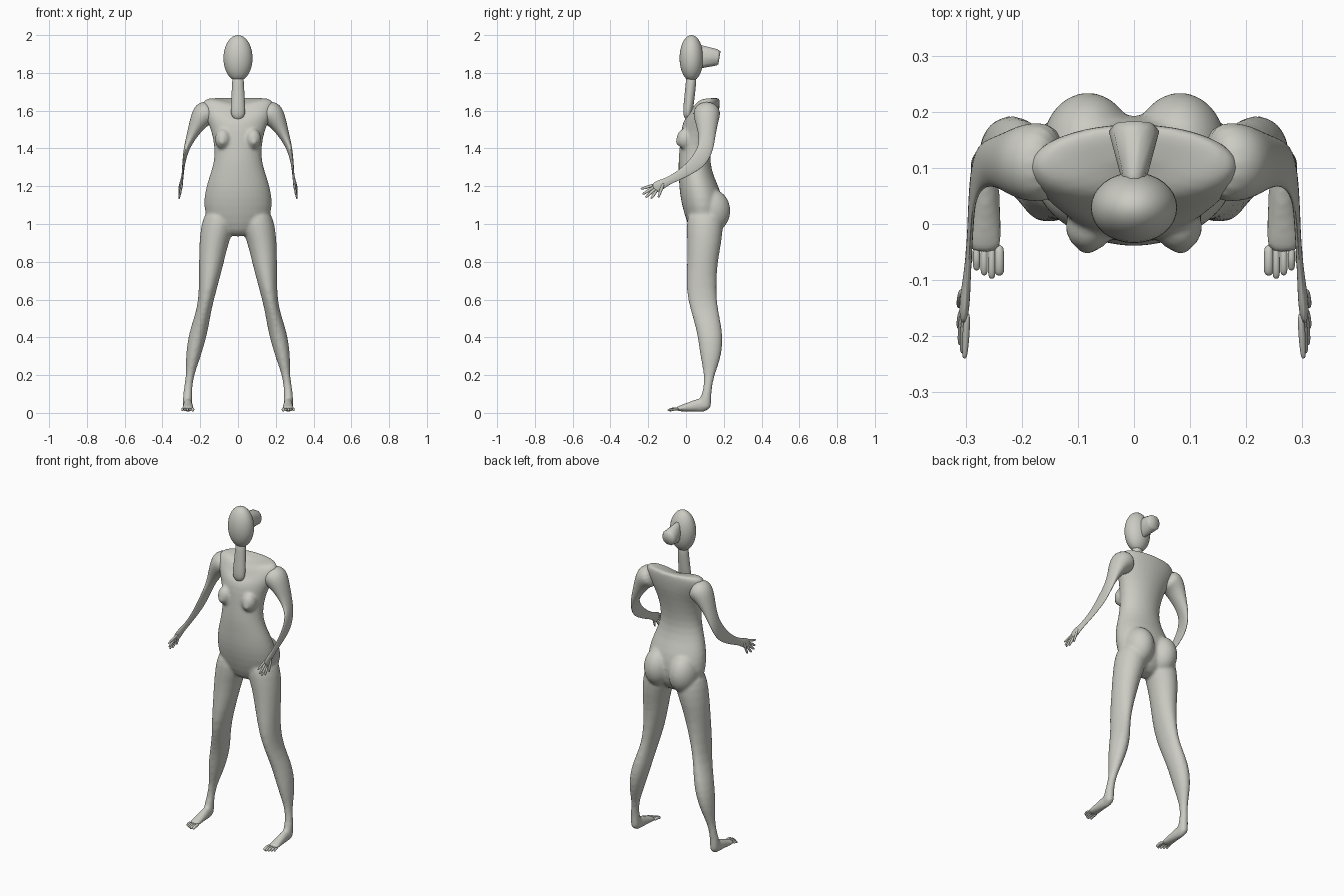
import bpy, bmesh, math
from mathutils import Vector, Matrix

cube = bpy.data.objects.get("Cube")
if cube:
    bpy.data.objects.remove(cube, do_unlink=True)

skin = bpy.data.materials.new("warm_grey")
skin.use_nodes = True
skin.diffuse_color = (0.6, 0.6, 0.55, 1)
skin.node_tree.nodes["Principled BSDF"].inputs["Base Color"].default_value = (0.6, 0.6, 0.55, 1)


def loft(bm, rings, n=16):
    """Skin a list of (centre, u, v) elliptical rings and cap the ends."""
    loops = []
    for c, u, v in rings:
        angles = [2 * math.pi * i / n for i in range(n)]
        loops.append([bm.verts.new(c + u * math.cos(a) + v * math.sin(a)) for a in angles])
    for a, b in zip(loops, loops[1:]):
        for i in range(n):
            j = (i + 1) % n
            bm.faces.new((a[i], a[j], b[j], b[i]))
    bm.faces.new(loops[0])
    bm.faces.new(loops[-1])
    return loops


def slab(bm, rows, side=1):
    """Horizontal rings from rows of z, x min, x max, y min, y max."""
    return loft(bm, [(Vector((side * (x0 + x1) / 2, (y0 + y1) / 2, z)),
                      Vector(((x1 - x0) / 2, 0, 0)), Vector((0, (y1 - y0) / 2, 0)))
                     for z, x0, x1, y0, y1 in rows])


def tube(bm, rows, side=1, n=12):
    """Rings across a path; rows of x, y, z, thickness, width."""
    pts = [Vector((side * r[0], r[1], r[2])) for r in rows]
    rings = []
    for i, p in enumerate(pts):
        t = (pts[min(i + 1, len(pts) - 1)] - pts[max(i - 1, 0)]).normalized()
        u = Vector((1, 0, 0))
        u = (u - t * u.dot(t)).normalized()
        rings.append((p, u * rows[i][3], t.cross(u) * rows[i][4]))
    loft(bm, rings, n)


def ball(bm, centre, radii):
    m = Matrix.Translation(centre) @ Matrix.Diagonal((*radii, 1))
    bmesh.ops.create_uvsphere(bm, u_segments=32, v_segments=20, radius=1, matrix=m)


def finish(bm, name, subdiv=0):
    bmesh.ops.recalc_face_normals(bm, faces=bm.faces)
    for f in bm.faces:
        f.smooth = True
    me = bpy.data.meshes.new(name)
    bm.to_mesh(me)
    bm.free()
    me.materials.append(skin)
    ob = bpy.data.objects.new(name, me)
    bpy.context.collection.objects.link(ob)
    if subdiv:
        ob.modifiers.new("round", "SUBSURF").levels = subdiv
        ob.modifiers["round"].render_levels = subdiv
    return ob


# Torso, with the neckline dipping towards the front
bm = bmesh.new()
torso = [(0.93, .05, .04, .13), (1.0, .17, .005, .19), (1.1, .187, -.025, .2),
         (1.18, .178, -.038, .185), (1.25, .155, -.04, .148), (1.33, .128, -.043, .128),
         (1.41, .126, -.035, .135), (1.5, .145, -.028, .155), (1.56, .175, -.012, .172),
         (1.62, .2, .015, .18), (1.66, .185, .035, .18), (1.67, .15, .06, .175),
         (1.665, .06, .09, .15)]
loops = slab(bm, [(z, -w, w, y0, y1) for z, w, y0, y1 in torso])
for loop in loops[-4:]:
    for v in loop:
        v.co.z -= 0.5 * max(0, .14 - v.co.y) * max(0, 1 - abs(v.co.x) / .17)

# Legs, feet, buttocks and breasts, merged into the body
leg = [(1.08, .03, .17, .01, .19), (1.0, .008, .197, 0, .2), (.9, .05, .207, .005, .19),
       (.8, .072, .208, .005, .168), (.65, .113, .207, -.003, .16), (.55, .14, .217, .02, .17),
       (.45, .155, .253, .052, .192), (.37, .175, .27, .065, .197), (.28, .203, .278, .078, .184),
       (.2, .233, .274, .096, .15), (.12, .244, .29, .093, .135), (.05, .24, .294, .06, .135),
       (.015, .242, .292, .07, .132)]
foot = [(.265, .125, .035, .022, .03), (.265, .08, .045, .025, .042), (.265, .03, .034, .028, .029),
        (.266, -.02, .025, .033, .019), (.267, -.055, .02, .035, .012)]
for s in (-1, 1):
    slab(bm, leg, s)
    tube(bm, [(x, y, z, w, h) for x, y, z, w, h in foot], s)
    ball(bm, (s * .082, .135, 1.07), (.083, .1, .115))
    ball(bm, (s * .08, -.005, 1.45), (.042, .045, .055))
    ball(bm, (s * .084, -.035, 1.435), (.018, .022, .018))
body = finish(bm, "body", 1)
fuse = body.modifiers.new("fuse", "REMESH")
fuse.mode = "VOXEL"
fuse.voxel_size = 0.008
fuse.use_smooth_shade = True
relax = body.modifiers.new("relax", "SMOOTH")
relax.factor = 0.5
relax.iterations = 8

# Arms, hands and toes
arm = [(.13, .11, 1.6, .06, .068), (.185, .11, 1.585, .072, .074), (.213, .11, 1.535, .047, .06),
       (.247, .112, 1.465, .027, .044), (.273, .105, 1.4, .015, .042), (.285, .075, 1.343, .008, .044),
       (.29, .03, 1.3, .006, .034), (.293, -.04, 1.255, .005, .024), (.298, -.1, 1.225, .007, .02),
       (.302, -.14, 1.205, .01, .03), (.304, -.172, 1.185, .007, .028)]
fingers = [(.298, -.175, 1.205, -.24, 1.185), (.302, -.175, 1.192, -.23, 1.157),
           (.306, -.17, 1.18, -.215, 1.14), (.308, -.16, 1.17, -.185, 1.134),
           (.308, -.125, 1.2, -.147, 1.14)]
for s, side in ((-1, "right"), (1, "left")):
    bm = bmesh.new()
    tube(bm, arm, s, 16)
    finish(bm, side + "_arm", 2)
    bm = bmesh.new()
    for x, y, z, ty, tz in fingers:
        path = [(x + .004 * k, y + (ty - y) * k, z + (tz - z) * k, r * .8, r)
                for k, r in ((-.3, .007), (.2, .009), (.6, .008), (.9, .0065), (1, .004))]
        tube(bm, path, s, 8)
    finish(bm, side + "_fingers", 1)
    bm = bmesh.new()
    for i in range(5):
        x = .24 + i * .0135
        tip = -.097 + .006 * abs(i - 1) ** 1.3
        r = .0095 if i == 0 else .007
        tube(bm, [(x, -.035, .02, r, r), (x, -.065, .021, r, r), (x, tip + .014, .018, r, r),
                  (x, tip + .004, .014, r, r), (x, tip, .012, r / 2, r / 2)], s, 8)
    finish(bm, side + "_toes", 1)

# Head, neck and hair bun
bm = bmesh.new()
ball(bm, (0, .029, 1.878), (.077, .063, .122))
finish(bm, "head")

bm = bmesh.new()
tube(bm, [(0, .03, 1.8, .03, .028), (0, .026, 1.74, .032, .028), (0, .016, 1.65, .037, .028),
          (0, .01, 1.6, .04, .026), (0, .006, 1.57, .036, .02), (0, .008, 1.55, .01, .008)], 1, 16)
finish(bm, "neck", 1)

bm = bmesh.new()
tube(bm, [(0, .06, 1.885, .022, .064), (0, .09, 1.885, .025, .062), (0, .165, 1.882, .045, .045),
          (0, .177, 1.88, .036, .036)], 1, 10)
finish(bm, "hair_bun")
